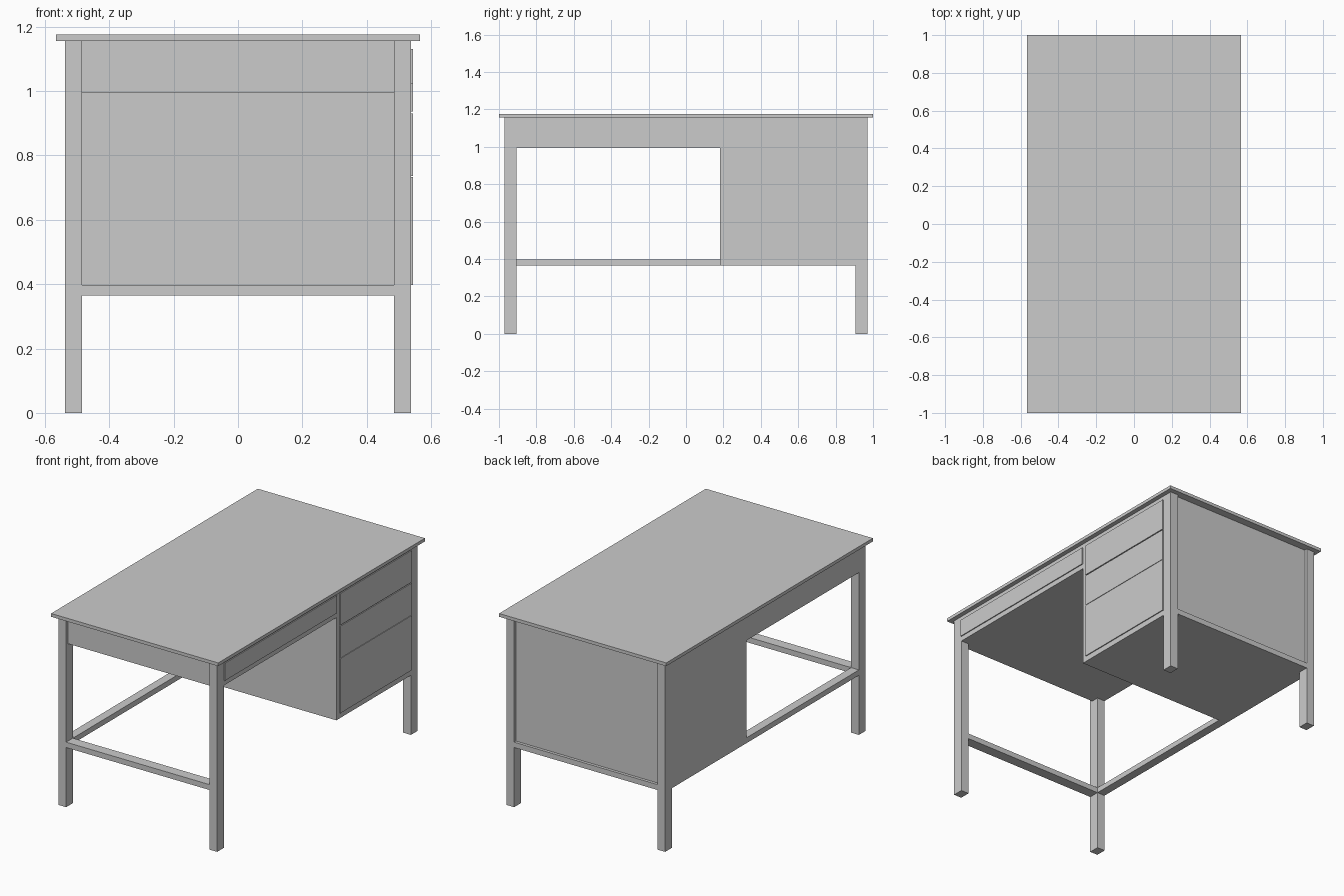
import bpy

if "Cube" in bpy.data.objects:
    bpy.data.objects.remove(bpy.data.objects["Cube"])

TOP_Z, UNDER_Z, APRON_Z = 1.176, 1.156, 0.994   # top surface, top underside, apron bottom
RAIL_LO, RAIL_HI = 0.365, 0.398                 # stretcher rails
XO, XI = 0.538, 0.485                           # leg outer / inner x
YO, YI = 0.97, 0.905                            # leg outer / inner y
CAB_Y = 0.183                                   # kneehole side of the cabinet
RECESS = 0.018


def box(name, x, y, z):
    """Box from (min, max) ranges on each axis."""
    bpy.ops.mesh.primitive_cube_add(size=1)
    ob = bpy.context.object
    ob.name = name
    ranges = (x, y, z)
    for v in ob.data.vertices:
        v.co = [r[1] if c > 0 else r[0] for c, r in zip(v.co, ranges)]
    return ob


# Desk top
box("desk_top", (-0.566, 0.566), (-1, 1), (UNDER_Z, TOP_Z))

# Four square legs
for sx, side in ((-1, "back"), (1, "drawer_side")):
    for sy, end in ((-1, "open_end"), (1, "cabinet_end")):
        box(f"leg_{side}_{end}", sorted((sx * XI, sx * XO)),
            sorted((sy * YI, sy * YO)), (0, UNDER_Z))

# Drawer cabinet and the shallow case above the kneehole
box("cabinet", (-XO, XO), (CAB_Y, YI), (RAIL_LO, UNDER_Z))
box("kneehole_case", (-XO, XO), (-YI, CAB_Y), (APRON_Z, UNDER_Z))

# Recessed end panels between the legs
box("open_end_apron", (-XI, XI), (-YO + RECESS, -YI), (APRON_Z, UNDER_Z))
box("cabinet_end_panel", (-XI, XI), (YI, YO - RECESS), (RAIL_HI, UNDER_Z))

# Stretcher rails
box("open_end_stretcher", (-XI, XI), (-YO, -YI), (RAIL_LO, RAIL_HI))
box("cabinet_end_rail", (-XI, XI), (YI, YO), (RAIL_LO, RAIL_HI))
box("back_stretcher", (-XO, -XI), (-YI, CAB_Y), (RAIL_LO, RAIL_HI))

# Slightly raised drawer fronts
FRONT = (XO, XO + 0.006)
drawers = (("upper", 0.937, 1.131), ("middle", 0.736, 0.931), ("lower", RAIL_HI, 0.733))
for name, lo, hi in drawers:
    box(f"{name}_drawer_front", FRONT, (0.213, YI), (lo, hi))
box("kneehole_drawer_front", FRONT, (-YI, CAB_Y), (1.024, 1.131))
